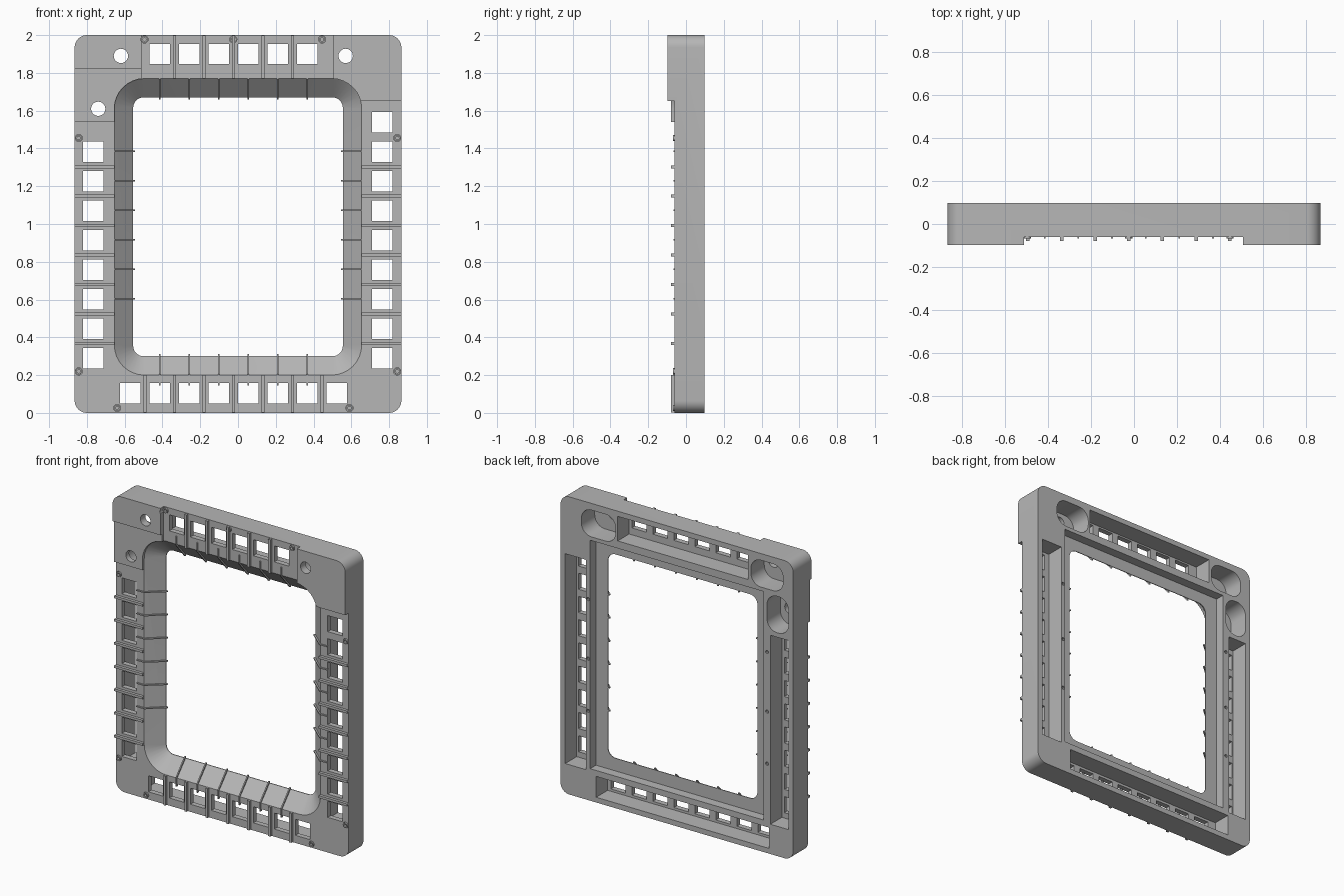
import bpy, bmesh, math

cube = bpy.data.objects.get("Cube")
if cube:
    bpy.data.objects.remove(cube, do_unlink=True)

grey = bpy.data.materials.new("plain grey")
grey.use_nodes = True
GREY = (0.47, 0.47, 0.47, 1)
grey.diffuse_color = GREY
grey.node_tree.nodes["Principled BSDF"].inputs["Base Color"].default_value = GREY

MID = 0.985          # height of the opening's centre
PITCH = 0.156        # spacing of windows and ribs
FRONT = -0.06        # front plane of the rails


def loft(bm, loops):
    """Closed solid through matching loops of 3D points."""
    rings = [[bm.verts.new(p) for p in loop] for loop in loops]
    n = len(rings[0])
    for a, b in zip(rings, rings[1:]):
        for i in range(n):
            j = (i + 1) % n
            bm.faces.new((a[i], a[j], b[j], b[i]))
    bm.faces.new(rings[0])
    bm.faces.new(rings[-1])


def outline(x0, x1, z0, z1, r=0, seg=8):
    """Rectangle in x and z, with rounded corners if r is given."""
    if r == 0:
        return [(x0, z0), (x1, z0), (x1, z1), (x0, z1)]
    centres = [(x1 - r, z1 - r), (x0 + r, z1 - r), (x0 + r, z0 + r), (x1 - r, z0 + r)]
    pts = []
    for k, (cx, cz) in enumerate(centres):
        for i in range(seg + 1):
            a = (k + i / seg) * math.pi / 2
            pts.append((cx + r * math.cos(a), cz + r * math.sin(a)))
    return pts


def circle(x, z, r, n=20):
    return [(x + r * math.cos(i * math.tau / n), z + r * math.sin(i * math.tau / n)) for i in range(n)]


def prism(bm, shape, y0, y1):
    loft(bm, [[(x, y, z) for x, z in shape] for y in (y0, y1)])


def finish(name, bm):
    bmesh.ops.recalc_face_normals(bm, faces=bm.faces)
    mesh = bpy.data.meshes.new(name)
    bm.to_mesh(mesh)
    bm.free()
    mesh.materials.append(grey)
    ob = bpy.data.objects.new(name, mesh)
    bpy.context.collection.objects.link(ob)
    return ob


def activate(ob):
    bpy.ops.object.select_all(action='DESELECT')
    ob.select_set(True)
    bpy.context.view_layer.objects.active = ob


def cut(target, bm):
    cutter = finish("cutter", bm)
    cutter.hide_render = True
    mod = target.modifiers.new("cut", 'BOOLEAN')
    mod.operation = 'DIFFERENCE'
    mod.solver = 'EXACT'
    mod.object = cutter
    activate(target)
    bpy.ops.object.modifier_apply(modifier=mod.name)
    bpy.data.objects.remove(cutter, do_unlink=True)


# Frame body at full depth
bm = bmesh.new()
prism(bm, outline(-0.865, 0.865, 0, 2, 0.065), -0.097, 0.097)
frame = finish("frame", bm)

# Lower the front of the rails, leaving the raised upper corners
bm = bmesh.new()
prism(bm, [(-1, 1.54), (-0.51, 1.54), (-0.51, 2.1), (0.505, 2.1),
           (0.505, 1.65), (1, 1.65), (1, -0.1), (-1, -0.1)], -0.2, FRONT)
cut(frame, bm)
bm = bmesh.new()
prism(bm, outline(-1, -0.505, 1.5, 1.82), -0.2, -0.08)
cut(frame, bm)

# Opening that narrows like a funnel
bm = bmesh.new()
wide = outline(-0.655, 0.655, MID - 0.785, MID + 0.785, 0.16)
narrow = outline(-0.555, 0.555, MID - 0.685, MID + 0.685, 0.055)
loft(bm, [[(x, y, z) for x, z in s] for s, y in
          ((wide, -0.2), (wide, FRONT), (narrow, 0.03), (narrow, 0.2))])
cut(frame, bm)

# Shallow recess around the opening at the back
bm = bmesh.new()
prism(bm, outline(-0.645, 0.645, 0.215, 1.75), 0.035, 0.2)
cut(frame, bm)

# Pockets behind the rails and behind the corner holes
bm = bmesh.new()
for box in ((0.675, 0.83, 0.2, 1.61), (-0.83, -0.695, 0.2, 1.47),
            (-0.53, 0.44, 1.8, 1.965), (-0.685, 0.6, 0.035, 0.175)):
    prism(bm, outline(*box), -0.025, 0.2)
for box in ((-0.79, -0.55, 1.775, 1.955), (0.455, 0.71, 1.775, 1.955),
            (-0.83, -0.67, 1.5, 1.745)):
    prism(bm, outline(*box, 0.075), -0.045, 0.2)
cut(frame, bm)

# Windows, corner holes, pin notches and small back holes
bosses = [(-0.843, 1.455), (-0.843, 0.22), (0.843, 1.455), (0.843, 0.22), (-0.495, 1.977),
          (-0.025, 1.977), (0.445, 1.977), (-0.64, 0.026), (0.59, 0.026)]
windows = [(-0.57 + PITCH * i, 0.105) for i in range(8)]
windows += [(-0.414 + PITCH * i, 1.9) for i in range(6)]
windows += [(-0.767, 0.29 + PITCH * i) for i in range(8)]
windows += [(0.763, 0.29 + PITCH * i) for i in range(9)]
bm = bmesh.new()
h = 0.054
for x, z in windows:
    prism(bm, outline(x - h, x + h, z - h, z + h), -0.2, 0.03)
for x, z in ((-0.62, 1.89), (-0.74, 1.61), (0.57, 1.89)):
    prism(bm, circle(x, z, 0.038), -0.2, 0.05)
for x, z in bosses:
    prism(bm, circle(x, z, 0.019), -0.2, -0.038)
for x in (-0.67, 0.66):
    for z in (0.6, 0.95, 1.35):
        prism(bm, circle(x, z, 0.011, 10), 0.06, 0.2)
cut(frame, bm)
activate(frame)
bpy.ops.object.shade_smooth_by_angle(angle=math.radians(25))

# Raised ribs between the windows
bm = bmesh.new()
w = 0.008
for i in range(7):
    x = -0.492 + PITCH * i
    prism(bm, outline(x - w, x + w, 0.003, 0.2), -0.079, -0.05)
    if 0 < i < 6:
        prism(bm, outline(x - w, x + w, 1.77, 1.997), -0.079, -0.05)
    z = 0.367 + PITCH * i
    for x0, x1 in ((-0.865, -0.655), (0.655, 0.865)):
        prism(bm, outline(x0, x1, z - w, z + w), -0.079, -0.05)
finish("divider_ribs", bm)

# Thin ribs running down the slope of the opening
bm = bmesh.new()
profile = [(0.71, -0.05), (0.71, -0.067), (0.65, -0.067),
           (0.544, 0.025), (0.544, 0.034), (0.565, 0.034), (0.67, -0.05)]
t = 0.004
for i in range(6):
    for s in (-1, 1):
        z = 0.605 + PITCH * i
        loft(bm, [[(s * d, y, z + e) for d, y in profile] for e in (-t, t)])
        x = -0.414 + PITCH * i
        loft(bm, [[(x + e, y, MID + s * (d + 0.13)) for d, y in profile] for e in (-t, t)])
finish("funnel_ribs", bm)

# Small hollow pins along the outer edge
bm = bmesh.new()
for x, z in bosses:
    loops = [[(px, y, pz) for px, pz in circle(x, z, r, 14)]
             for r, y in ((0.017, -0.03), (0.017, -0.068), (0.009, -0.068), (0.009, -0.045))]
    loft(bm, loops)
pins = finish("edge_pins", bm)
activate(pins)
bpy.ops.object.shade_smooth_by_angle(angle=math.radians(30))
